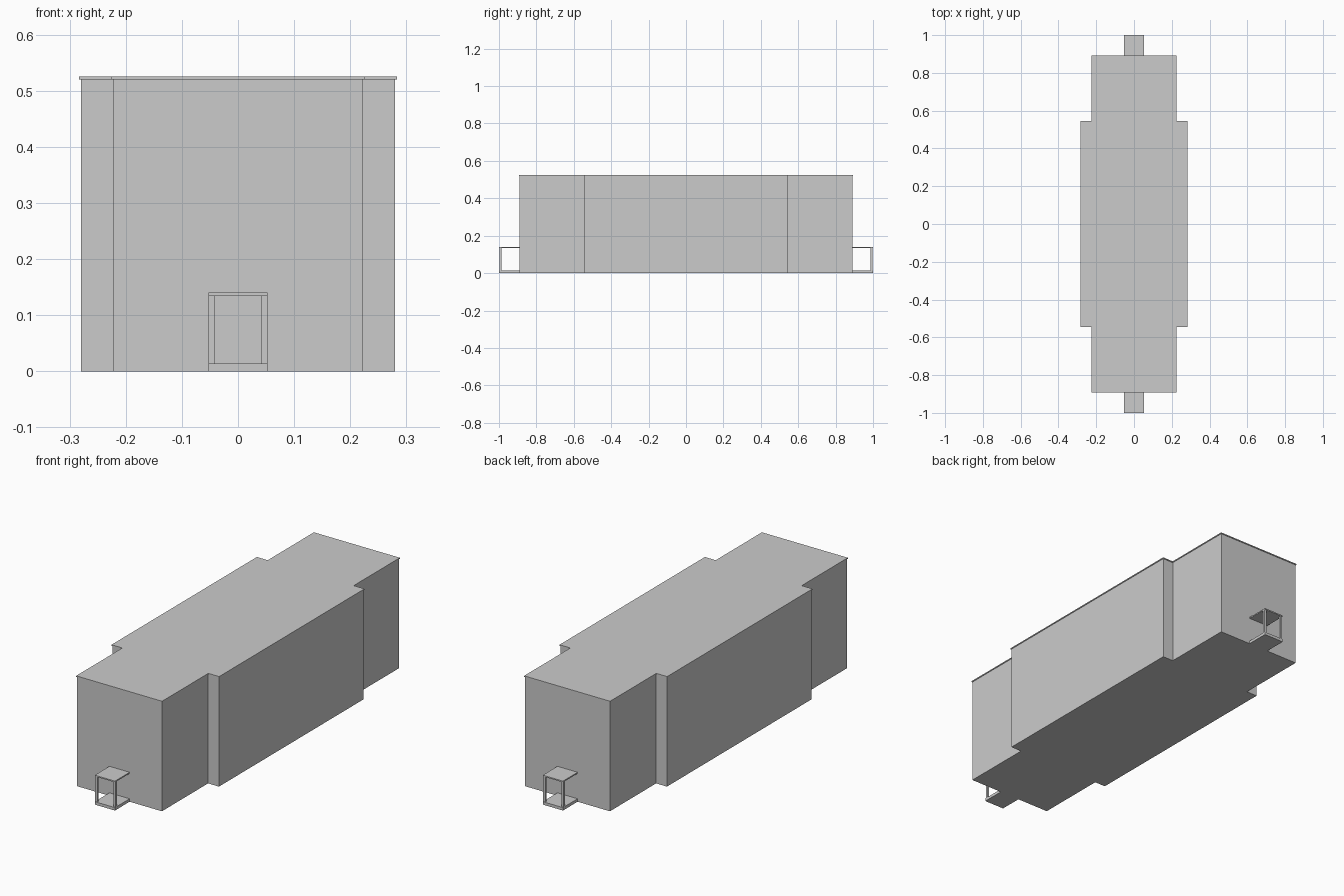
import bpy, bmesh

if "Cube" in bpy.data.objects:
    bpy.data.objects.remove(bpy.data.objects["Cube"])


def prism(name, outline, z0, z1):
    """Extrude a plan outline from z0 to z1."""
    bm = bmesh.new()
    face = bm.faces.new([bm.verts.new((x, y, z0)) for x, y in outline])
    top = bmesh.ops.extrude_face_region(bm, geom=[face])["geom"]
    verts = [g for g in top if isinstance(g, bmesh.types.BMVert)]
    bmesh.ops.translate(bm, verts=verts, vec=(0, 0, z1 - z0))
    bmesh.ops.recalc_face_normals(bm, faces=bm.faces)
    mesh = bpy.data.meshes.new(name)
    bm.to_mesh(mesh)
    bm.free()
    obj = bpy.data.objects.new(name, mesh)
    bpy.context.collection.objects.link(obj)
    return obj


def box(name, x0, x1, y0, y1, z0, z1):
    return prism(name, [(x0, y0), (x1, y0), (x1, y1), (x0, y1)], z0, z1)


def stepped_plan(grow=0.0):
    """Long plan with a wider middle section."""
    xe, xm = 0.223 + grow, 0.28 + grow
    ye, ym = 0.89 + grow, 0.543 + grow
    half = [(xe, -ye), (xe, -ym), (xm, -ym), (xm, ym), (xe, ym), (xe, ye)]
    return half + [(-x, y) for x, y in reversed(half)]


# Main block and its thin overhanging roof
prism("building_walls", stepped_plan(), 0, 0.52)
prism("roof_slab", stepped_plan(0.003), 0.52, 0.525)

# Matching entrance porch at each end
W, POST = 0.053, 0.011
for end, s in (("front", -1), ("back", 1)):
    def span(a, b):
        return sorted((s * a, s * b))
    box(f"{end}_porch_floor", -W, W, *span(0.89, 1.0), 0, 0.014)
    box(f"{end}_porch_canopy", -W, W, *span(0.89, 1.0), 0.134, 0.14)
    for side, x0 in (("left", -W), ("right", W - POST)):
        box(f"{end}_porch_{side}_post", x0, x0 + POST,
            *span(0.986, 0.997), 0.014, 0.134)
